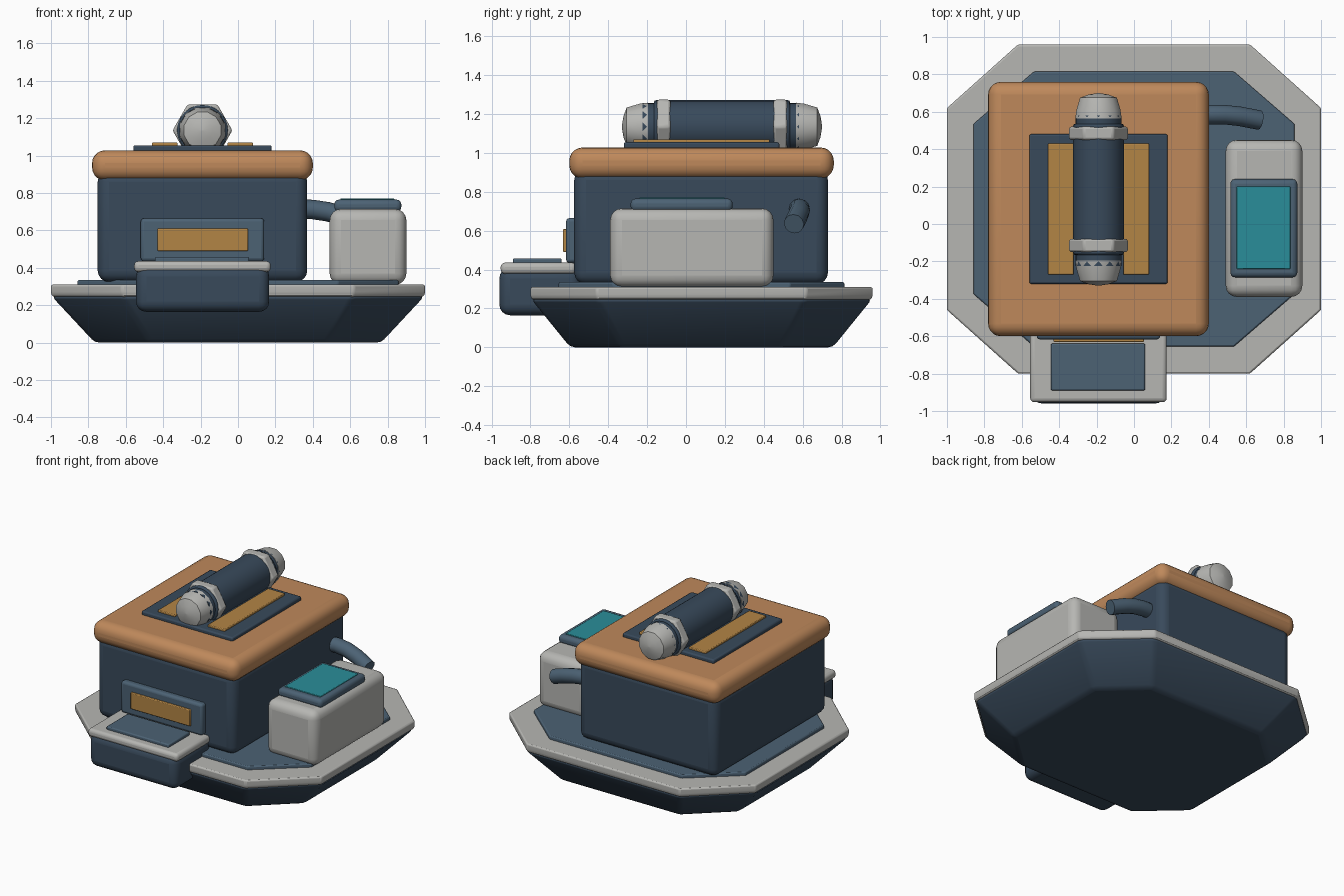
import bpy, bmesh, math
from mathutils import Vector

if "Cube" in bpy.data.objects:
    bpy.data.objects.remove(bpy.data.objects["Cube"])


def material(name, rgb):
    m = bpy.data.materials.new(name)
    m.diffuse_color = (*rgb, 1)
    m.use_nodes = True
    m.node_tree.nodes["Principled BSDF"].inputs["Base Color"].default_value = m.diffuse_color
    return m


NAVY = material("navy", (0.04, 0.068, 0.105))
SLATE = material("slate", (0.072, 0.122, 0.175))
LIGHT = material("light_grey", (0.47, 0.47, 0.45))
ORANGE = material("orange", (0.52, 0.25, 0.105))
GOLD = material("gold", (0.45, 0.235, 0.06))
TEAL = material("teal", (0.023, 0.27, 0.32))


def finish(bm, name, mat, bevel=0, segments=3):
    bmesh.ops.recalc_face_normals(bm, faces=bm.faces)
    me = bpy.data.meshes.new(name)
    bm.to_mesh(me)
    bm.free()
    ob = bpy.data.objects.new(name, me)
    bpy.context.collection.objects.link(ob)
    me.materials.append(mat)
    if bevel:
        mod = ob.modifiers.new("bevel", 'BEVEL')
        mod.width, mod.segments = bevel, segments
        mod.limit_method = 'ANGLE'
        mod.angle_limit = math.radians(30)
    bpy.ops.object.select_all(action='DESELECT')
    ob.select_set(True)
    bpy.context.view_layer.objects.active = ob
    bpy.ops.object.shade_smooth_by_angle(angle=math.radians(35))
    return ob


def box(name, x, y, z, mat, bevel=0.01, segments=3):
    bm = bmesh.new()
    bmesh.ops.create_cube(bm, size=1)
    for v in bm.verts:
        v.co = [r[0] + (c + 0.5) * (r[1] - r[0]) for c, r in zip(v.co, (x, y, z))]
    return finish(bm, name, mat, bevel, segments)


def loft(bm, rings):
    """Skin a list of equal-length point rings and cap both ends."""
    rings = [[bm.verts.new(p) for p in r] for r in rings]
    n = len(rings[0])
    for a, b in zip(rings, rings[1:]):
        for i in range(n):
            bm.faces.new((a[i], a[(i + 1) % n], b[(i + 1) % n], b[i]))
    bm.faces.new(rings[0])
    bm.faces.new(rings[-1])


def octagon(hx, hy, cx, cy, z):
    q = [(hx, -cy), (hx, cy), (cx, hy), (-cx, hy),
         (-hx, cy), (-hx, -cy), (-cx, -hy), (cx, -hy)]
    return [(x, y + 0.08, z) for x, y in q]


def lathe(name, profile, sides, mat, bevel=0, turn=0.0):
    """Solid around the canister axis (along y); profile is (radius, y)."""
    bm = bmesh.new()
    rings = []
    for r, y in profile:
        rings.append([(-0.19 + r * math.cos(math.tau * i / sides + turn), y,
                       1.135 + r * math.sin(math.tau * i / sides + turn)) for i in range(sides)])
    loft(bm, rings)
    return finish(bm, name, mat, bevel, 2)


# Base: tapered hull, rim and deck
bm = bmesh.new()
loft(bm, [octagon(0.765, 0.675, 0.475, 0.413, 0), octagon(0.998, 0.878, 0.62, 0.538, 0.25)])
finish(bm, "hull", NAVY, 0.025, 2)
bm = bmesh.new()
loft(bm, [octagon(0.99, 0.87, 0.615, 0.535, 0.245), octagon(1, 0.88, 0.62, 0.54, 0.262),
          octagon(1, 0.88, 0.62, 0.54, 0.31)])
finish(bm, "base_rim", LIGHT, 0.012, 2)
bm = bmesh.new()
loft(bm, [octagon(0.858, 0.735, 0.535, 0.455, 0.3), octagon(0.858, 0.735, 0.535, 0.455, 0.335)])
finish(bm, "deck", SLATE, 0.008, 2)

# Main housing and roof
box("main_body", (-0.75, 0.37), (-0.575, 0.73), (0.325, 0.92), NAVY, 0.06, 4)
box("roof", (-0.78, 0.40), (-0.60, 0.76), (0.868, 1.028), ORANGE, 0.068, 5)
box("roof_plate", (-0.56, 0.18), (-0.32, 0.48), (1.02, 1.055), NAVY, 0.01, 2)
for side, x0 in (("left", -0.46), ("right", -0.057)):
    box(side + "_roof_strip", (x0, x0 + 0.137), (-0.27, 0.43), (1.045, 1.07), GOLD, 0.005, 2)

# Canister lying on the roof
lathe("canister", [(0.136, -0.165), (0.136, 0.535)], 24, NAVY, 0.01)
lathe("canister_neck", [(0.123, -0.225), (0.123, 0.58)], 24, NAVY)
for end, y0 in (("front", -0.15), ("back", 0.45)):
    lathe(end + "_collar", [(0.16, y0), (0.16, y0 + 0.07)], 6, LIGHT, 0.012)
for end, s in (("front", -1), ("back", 1)):
    prof = [(0.128, 0.38), (0.122, 0.425), (0.102, 0.49), (0.055, 0.507), (0.004, 0.515)]
    lathe(end + "_cap", [(r, 0.185 + s * d) for r, d in prof], 12, LIGHT, 0, math.pi / 12)

# Front panel and tray
box("front_panel", (-0.52, 0.14), (-0.617, -0.55), (0.435, 0.665), SLATE, 0.018)
box("front_panel_inset", (-0.43, 0.053), (-0.632, -0.6), (0.49, 0.61), GOLD, 0.005, 2)
box("tray", (-0.545, 0.167), (-0.96, -0.54), (0.165, 0.41), NAVY, 0.055, 4)
box("tray_rim", (-0.555, 0.175), (-0.953, -0.565), (0.378, 0.436), LIGHT, 0.022)
box("tray_plate", (-0.445, 0.06), (-0.89, -0.64), (0.425, 0.458), SLATE, 0.008, 2)

# Side unit with screen
box("side_box", (0.49, 0.90), (-0.39, 0.45), (0.31, 0.715), LIGHT, 0.06, 4)
box("side_lid", (0.515, 0.873), (-0.285, 0.24), (0.70, 0.765), SLATE, 0.025)
box("side_screen", (0.548, 0.836), (-0.24, 0.20), (0.75, 0.771), TEAL, 0.004, 2)

# Pipe leaving the body
path = [Vector(p) for p in ((0.30, 0.575, 0.715), (0.40, 0.585, 0.712), (0.48, 0.585, 0.70),
                            (0.57, 0.575, 0.675), (0.672, 0.555, 0.635))]
bm = bmesh.new()
rings = []
for i, p in enumerate(path):
    t = (path[min(i + 1, 4)] - path[max(i - 1, 0)]).normalized()
    u = t.cross(Vector((0, 0, 1))).normalized()
    w = u.cross(t)
    rings.append([p + 0.052 * (u * math.cos(a) + w * math.sin(a))
                  for a in (math.tau * k / 12 for k in range(12))])
loft(bm, rings)
finish(bm, "side_pipe", SLATE)
